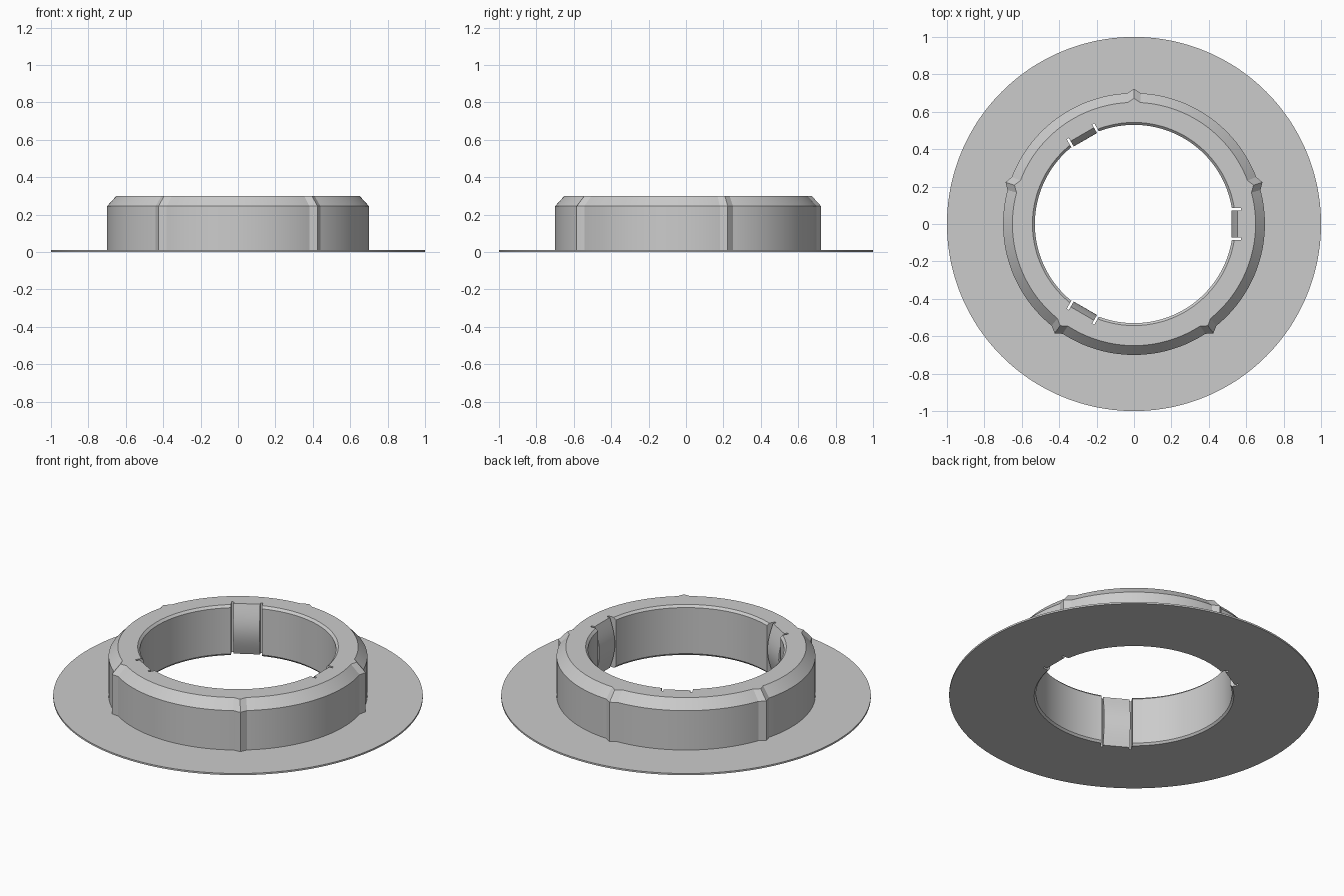
import bpy, bmesh, math
from mathutils import Matrix

cube = bpy.data.objects.get("Cube")
if cube:
    bpy.data.objects.remove(cube, do_unlink=True)

grey = bpy.data.materials.new("plain grey")
grey.use_nodes = True
colour = (0.6, 0.6, 0.6, 1)
grey.diffuse_color = colour
grey.node_tree.nodes["Principled BSDF"].inputs["Base Color"].default_value = colour

SEGMENTS = 240
CLIP_ANGLES = [0, 120, 240]
RIDGE_ANGLES = [90 + 72 * k for k in range(5)]


def finish(name, bm):
    bmesh.ops.recalc_face_normals(bm, faces=bm.faces)
    mesh = bpy.data.meshes.new(name)
    bm.to_mesh(mesh)
    bm.free()
    mesh.materials.append(grey)
    obj = bpy.data.objects.new(name, mesh)
    bpy.context.collection.objects.link(obj)
    return obj


def smooth(obj):
    bpy.ops.object.select_all(action='DESELECT')
    obj.select_set(True)
    bpy.context.view_layer.objects.active = obj
    bpy.ops.object.shade_smooth_by_angle(angle=math.radians(20))


def ridge(deg):
    """Pointed bump height around each outer ridge."""
    gap = min(abs((deg - r + 180) % 360 - 180) for r in RIDGE_ANGLES)
    return 0.022 * max(0, 1 - gap / 3)


# Collar and flange: one closed section (radius, height, follows ridges)
section = [(0.54, 0, 0), (1.0, 0, 0), (1.0, 0.01, 0), (0.70, 0.01, 1),
           (0.70, 0.245, 1), (0.65, 0.30, 1), (0.543, 0.30, 0),
           (0.53, 0.287, 0), (0.53, 0.012, 0)]
bm = bmesh.new()
rings = []
for i in range(SEGMENTS):
    deg = 360 * i / SEGMENTS
    a = math.radians(deg)
    ring = []
    for r, z, ridged in section:
        r += ridged * ridge(deg)
        ring.append(bm.verts.new((r * math.cos(a), r * math.sin(a), z)))
    rings.append(ring)
n = len(section)
for i in range(SEGMENTS):
    p, q = rings[i], rings[(i + 1) % SEGMENTS]
    for j in range(n):
        k = (j + 1) % n
        bm.faces.new((p[j], q[j], q[k], p[k]))
collar = finish("flanged_collar", bm)

# Clip pockets cut through the bore wall
bm = bmesh.new()
for deg in CLIP_ANGLES:
    turn = Matrix.Rotation(math.radians(deg), 4, 'Z')
    place = turn @ Matrix.Translation((0.522, 0, 0.15)) @ Matrix.Diagonal((0.1, 0.17, 0.5, 1))
    bmesh.ops.create_cube(bm, size=1, matrix=place)
cutter = finish("pocket_cutter", bm)
cutter.hide_render = True
cutter.hide_viewport = True
cut = collar.modifiers.new("clip pockets", 'BOOLEAN')
cut.operation = 'DIFFERENCE'
cut.object = cutter
cut.solver = 'EXACT'
bpy.context.view_layer.objects.active = collar
bpy.ops.object.modifier_apply(modifier=cut.name)
bpy.data.objects.remove(cutter, do_unlink=True)
smooth(collar)

# Clips: bowed inward at mid height, with a narrow slot on each side
STEPS = 16
profile = [(0.58, 0.0), (0.58, 0.30)]
for s in range(STEPS + 1):
    t = s / STEPS
    profile.append((0.553 - 0.033 * math.sin(math.pi * t), 0.30 * (1 - t)))
for number, deg in enumerate(CLIP_ANGLES, 1):
    bm = bmesh.new()
    base = bm.faces.new([bm.verts.new((x, -0.072, z)) for x, z in profile])
    grown = bmesh.ops.extrude_face_region(bm, geom=[base])["geom"]
    moved = [v for v in grown if isinstance(v, bmesh.types.BMVert)]
    bmesh.ops.translate(bm, verts=moved, vec=(0, 0.144, 0))
    bm.transform(Matrix.Rotation(math.radians(deg), 4, 'Z'))
    smooth(finish(f"spring_clip_{number}", bm))
